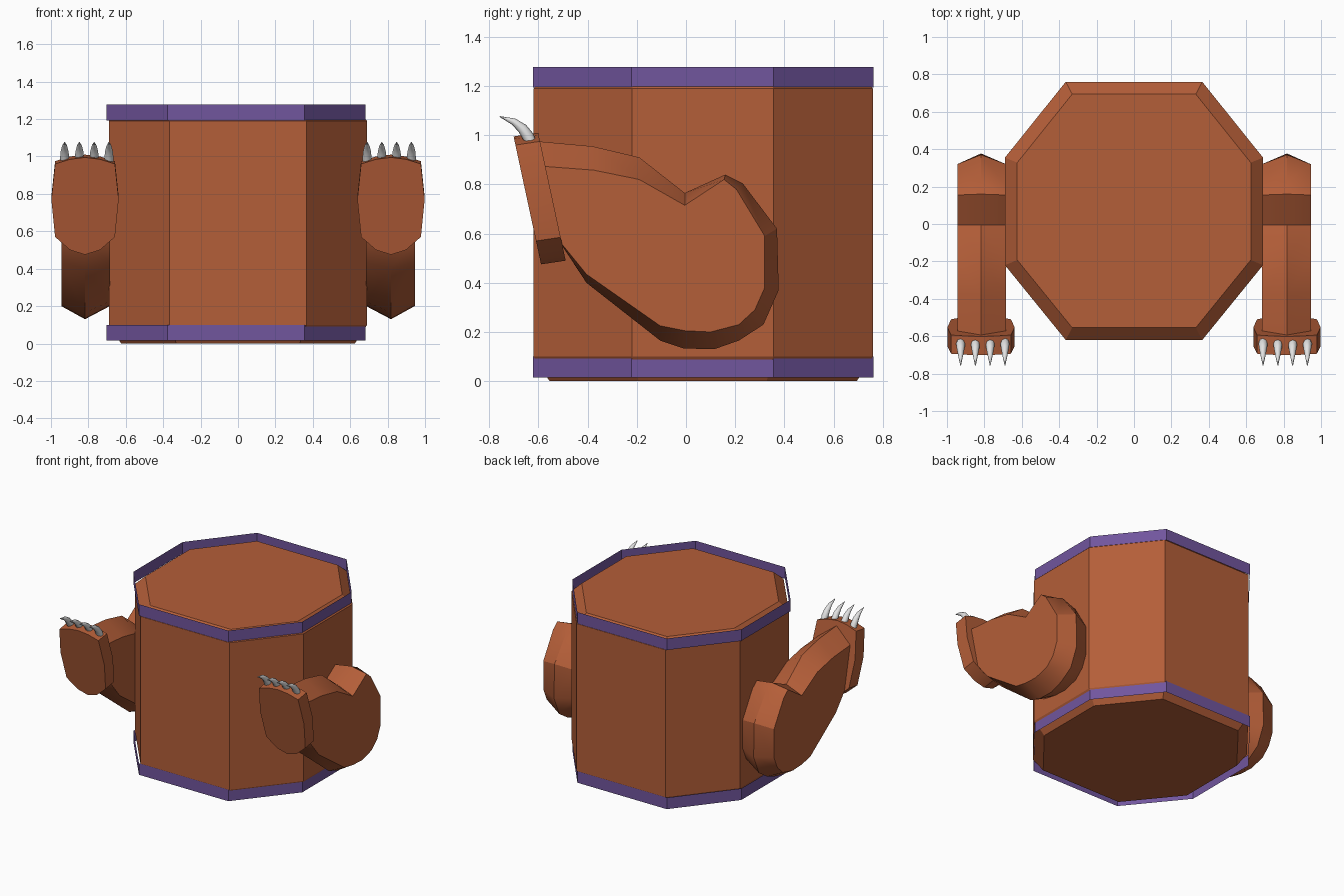
import bpy, math

if "Cube" in bpy.data.objects:
    bpy.data.objects.remove(bpy.data.objects["Cube"])

def material(name, rgb):
    m = bpy.data.materials.new(name)
    m.diffuse_color = (*rgb, 1)
    m.use_nodes = True
    m.node_tree.nodes["Principled BSDF"].inputs["Base Color"].default_value = m.diffuse_color
    return m

BROWN = material("clay_brown", (0.456, 0.112, 0.040))
PURPLE = material("band_purple", (0.165, 0.092, 0.340))
IVORY = material("claw_white", (0.76, 0.76, 0.76))

def loft(name, rings, mat, caps=True, smooth=None):
    """Skin a list of equal-length point loops into one mesh."""
    n = len(rings[0])
    verts = [p for r in rings for p in r]
    faces = [(i * n + j, i * n + (j + 1) % n, (i + 1) * n + (j + 1) % n, (i + 1) * n + j)
             for i in range(len(rings) - 1) for j in range(n)]
    if caps:
        faces += [tuple(reversed(range(n))), tuple(range(len(verts) - n, len(verts)))]
    me = bpy.data.meshes.new(name)
    me.from_pydata(verts, [], faces)
    me.materials.append(mat)
    ob = bpy.data.objects.new(name, me)
    bpy.context.collection.objects.link(ob)
    bpy.ops.object.select_all(action='DESELECT')
    ob.select_set(True)
    bpy.context.view_layer.objects.active = ob
    bpy.ops.object.mode_set(mode='EDIT')
    bpy.ops.mesh.select_all(action='SELECT')
    bpy.ops.mesh.normals_make_consistent(inside=False)
    bpy.ops.object.mode_set(mode='OBJECT')
    if smooth:
        bpy.ops.object.shade_smooth_by_angle(angle=math.radians(smooth))
    return ob

# Octagonal body with chamfered ends
OCT = [(0.365, 0.69), (0.69, 0.285), (0.69, -0.29), (0.365, -0.69),
       (-0.365, -0.69), (-0.69, -0.29), (-0.69, 0.285), (-0.365, 0.69)]

def octagon(z, s=1.0, dx=0.0):
    return [(x * s + dx, y * s + 0.07, z) for x, y in OCT]

loft("body", [octagon(0, 0.905), octagon(0.10), octagon(1.19), octagon(1.255, 0.905)], BROWN)

# Open purple bands around both ends
for name, z0, z1 in (("lower_band", 0.015, 0.10), ("upper_band", 1.193, 1.278)):
    loft(name, [octagon(z0, 1.003, -0.01), octagon(z1, 1.003, -0.01)], PURPLE, caps=False)

# Arm profiles (y, z): the middle ridge and the flat sides
RIDGE = [(-0.60, 0.975), (-0.38, 0.955), (-0.19, 0.91), (-0.005, 0.765), (0.16, 0.84),
         (0.23, 0.805), (0.37, 0.62), (0.377, 0.37), (0.315, 0.23), (0.215, 0.165),
         (0.115, 0.13), (-0.01, 0.133), (-0.105, 0.165), (-0.405, 0.40), (-0.51, 0.56)]
SIDE = [(-0.60, 0.875), (-0.375, 0.858), (-0.19, 0.82), (-0.005, 0.715), (0.155, 0.82),
        (0.205, 0.78), (0.32, 0.59), (0.32, 0.38), (0.28, 0.29), (0.215, 0.23),
        (0.10, 0.20), (-0.005, 0.205), (-0.105, 0.225), (-0.405, 0.435), (-0.515, 0.57)]
# Paw outline (x from paw centre, z)
PAW = [(-0.16, 0.96), (-0.08, 0.985), (0, 0.995), (0.08, 0.985), (0.16, 0.96),
       (0.18, 0.77), (0.16, 0.57), (0.08, 0.50), (0, 0.475), (-0.08, 0.50),
       (-0.16, 0.57), (-0.18, 0.77)]
# Claw path: y, z, radius
CLAW = [(-0.625, 0.955, 0.022), (-0.642, 0.995, 0.024), (-0.665, 1.027, 0.021),
        (-0.70, 1.055, 0.014), (-0.757, 1.076, 0.002)]

def paw_ring(cx, dy, dz):
    return [(cx + x, -0.70 + (0.99 - z) * 0.215 + dy, z + dz) for x, z in PAW]

def claw_rings(cx):
    rings = []
    for i, (y, z, r) in enumerate(CLAW):
        a, b = CLAW[max(i - 1, 0)], CLAW[min(i + 1, len(CLAW) - 1)]
        t = math.atan2(b[1] - a[1], b[0] - a[0]) + math.pi / 2
        rings.append([(cx + r * math.cos(k * math.pi / 4),
                       y + r * math.sin(k * math.pi / 4) * math.cos(t),
                       z + r * math.sin(k * math.pi / 4) * math.sin(t)) for k in range(8)])
    return rings

for label, s in (("left", -1), ("right", 1)):
    # Bent arm with a ridge along its middle
    loft(label + "_arm", [[(s * x, y, z) for y, z in prof] for x, prof in
                          ((0.685, SIDE), (0.818, RIDGE), (0.945, SIDE))], BROWN, smooth=30)
    # Tilted paw plate
    loft(label + "_paw", [paw_ring(s * 0.818, 0, 0), paw_ring(s * 0.818, 0.10, 0.015)],
         BROWN, smooth=30)
    # Four curved claws
    for i in range(4):
        loft(f"{label}_claw_{i + 1}", claw_rings(s * (0.69 + 0.079 * i)), IVORY, smooth=50)
